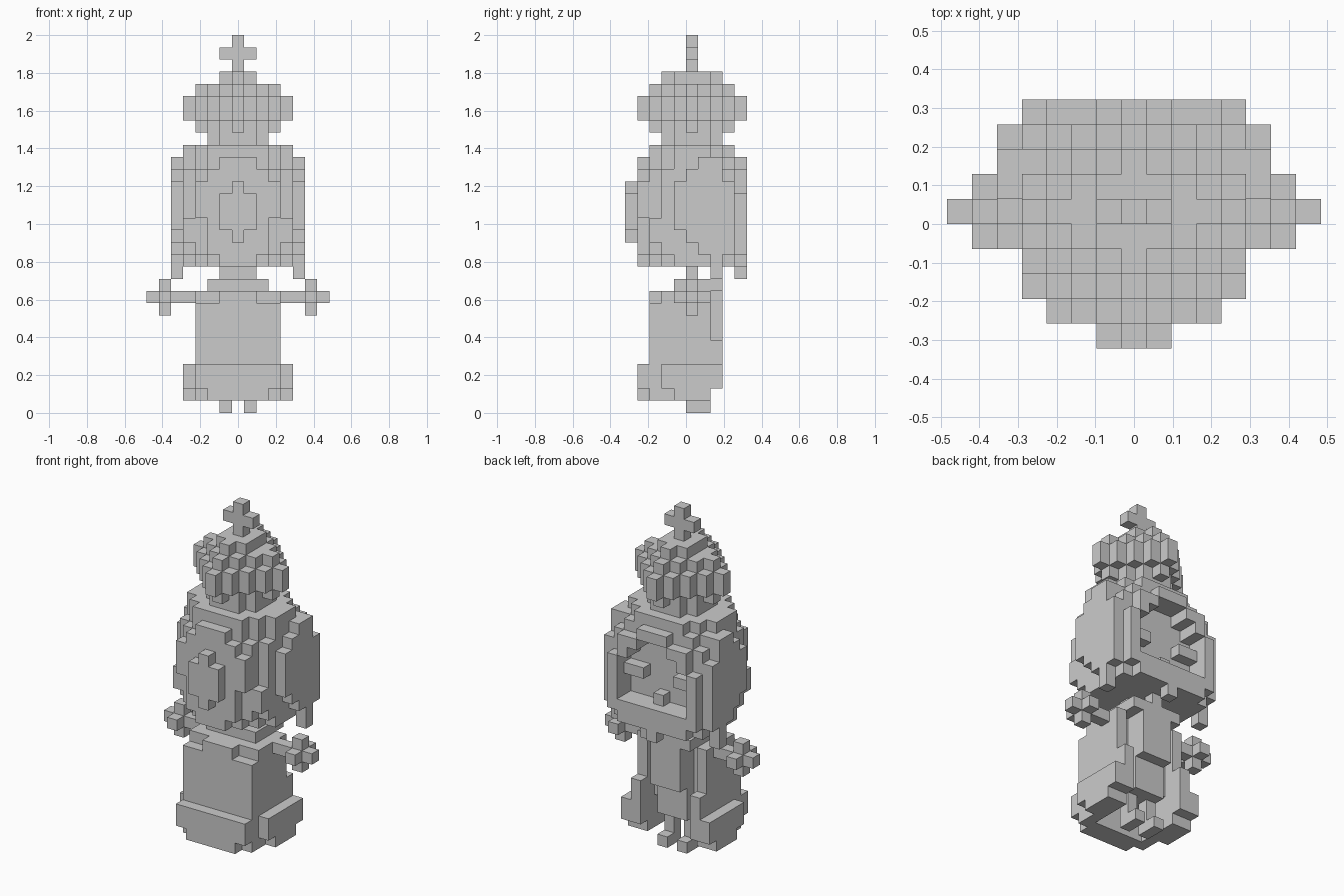
import bpy, bmesh

cube = bpy.data.objects.get("Cube")
if cube:
    bpy.data.objects.remove(cube)

V = 2 / 31  # edge length of one block

grey = bpy.data.materials.new("plain_grey")
grey.use_nodes = True
COLOUR = (0.6, 0.6, 0.6, 1)
grey.diffuse_color = COLOUR
grey.node_tree.nodes["Principled BSDF"].inputs["Base Color"].default_value = COLOUR


def box(i, j, k):
    """Blocks in inclusive index ranges."""
    return {(a, b, c) for a in range(i[0], i[1] + 1)
            for b in range(j[0], j[1] + 1) for c in range(k[0], k[1] + 1)}


def mid(w, j, k):
    """Blocks centred on x = 0, reaching w blocks to each side."""
    return box((-w, w), j, k)


def pair(i, j, k):
    """Blocks mirrored to both sides."""
    one = box(i, j, k)
    return one | {(-a, b, c) for a, b, c in one}


def diamond(cells, r):
    """Keep the blocks within r steps of the middle column."""
    return {(a, b, c) for a, b, c in cells if abs(a) + abs(b) <= r}


def build(name, cells):
    """Make one mesh from the outer faces of a set of blocks."""
    bm = bmesh.new()
    verts = {}

    def vert(p):
        if p not in verts:
            verts[p] = bm.verts.new(((p[0] - 0.5) * V, p[1] * V, p[2] * V))
        return verts[p]

    for cell in sorted(cells):
        for axis in range(3):
            for side in (0, 1):
                near = list(cell)
                near[axis] += 2 * side - 1
                if tuple(near) in cells:
                    continue
                u, w = (axis + 1) % 3, (axis + 2) % 3
                ring = []
                for du, dw in ((0, 0), (1, 0), (1, 1), (0, 1)):
                    p = list(cell)
                    p[axis] += side
                    p[u] += du
                    p[w] += dw
                    ring.append(vert(tuple(p)))
                bm.faces.new(ring if side else ring[::-1])
    mesh = bpy.data.meshes.new(name)
    bm.to_mesh(mesh)
    bm.free()
    mesh.materials.append(grey)
    bpy.context.collection.objects.link(bpy.data.objects.new(name, mesh))


# Legs and feet
build("legs", pair((1, 1), (0, 0), (0, 2)) | pair((1, 1), (1, 1), (0, 0)))

# Coat: hollow below, open at the face side
coat = mid(3, (-3, 1), (1, 9)) | pair((3, 3), (2, 2), (2, 5))
coat -= mid(2, (-2, 2), (1, 3))
coat -= pair((2, 2), (1, 2), (1, 9))
coat -= pair((2, 3), (-3, -3), (9, 9))
coat |= mid(1, (-1, 1), (3, 3))
build("coat", coat)

# Flared hem
hem = mid(3, (-4, -4), (2, 3)) | mid(2, (-4, -4), (1, 1))
hem |= pair((4, 4), (-2, 2), (2, 3)) | pair((4, 4), (-1, 1), (1, 1))
build("coat_hem", hem)

# Scarf, shoulders and neck
build("scarf", mid(1, (2, 2), (6, 9)) | mid(0, (2, 2), (10, 11)))
build("shoulders", mid(2, (-1, 2), (10, 10)) - mid(0, (2, 2), (10, 10)))
build("neck", mid(1, (0, 0), (11, 11)))

# Arms ending in star shaped hands
hands = pair((4, 7), (0, 0), (9, 9)) | pair((6, 6), (-1, 1), (9, 9))
hands |= pair((6, 6), (0, 0), (8, 10))
build("arms_and_hands", hands)

# Head: stepped at the top and at the lower back, with a recessed face
head = mid(4, (-2, 4), (14, 19)) | mid(4, (-3, -3), (14, 15))
head |= mid(3, (-3, -3), (16, 19))
head |= mid(4, (0, 4), (12, 13)) - pair((4, 4), (4, 4), (12, 12))
for r, k in ((5, (12, 12)), (6, (13, 13))):
    head |= diamond(mid(4, (-4, -1), k), r)
head |= diamond(mid(4, (-4, -1), (20, 20)), 5) | mid(1, (4, 4), (20, 20))
head |= diamond(mid(4, (0, 3), (20, 20)), 6)
head |= diamond(mid(4, (-3, 3), (21, 21)), 5)
head -= mid(3, (3, 4), (14, 17)) | mid(2, (3, 4), (18, 18))
head -= mid(1, (3, 4), (19, 19)) | pair((4, 4), (4, 4), (18, 19))
build("head", head)

# Rounded hair at the back
hair = mid(2, (-4, -4), (14, 15)) | mid(3, (-4, -4), (16, 18))
hair |= mid(2, (-4, -4), (19, 19))
build("back_hair", hair)

# Side hair, a stepped round plate with a hanging lock
side = pair((5, 5), (-1, 3), (15, 18)) | pair((5, 5), (2, 2), (11, 12))
for k, start, end in ((13, 1, 3), (14, 0, 3), (19, 0, 2), (20, 1, 2)):
    side |= pair((5, 5), (start, end), (k, k))
build("side_hair", side)

# Face details
build("eyes", pair((2, 3), (3, 3), (16, 16)))
build("nose", mid(0, (3, 3), (14, 14)))
build("chin_tuft", mid(0, (4, 4), (11, 11)))

# Raised plate on the back of the head
build("hair_plate", mid(1, (-5, -5), (15, 17)) | mid(0, (-5, -5), (14, 18)))

# Crown of stacked diamond layers with ribbed edges
crown = diamond(mid(2, (-2, 2), (22, 22)), 3)
for r, k in ((3, (23, 23)), (4, (24, 25)), (3, (26, 26))):
    crown |= diamond(mid(r, (-r, r), k), r)
crown |= diamond(mid(1, (-2, 2), (27, 27)), 2)
build("crown", crown)

# Cross on top
build("cross", mid(0, (0, 0), (28, 30)) | mid(1, (0, 0), (29, 29)))
